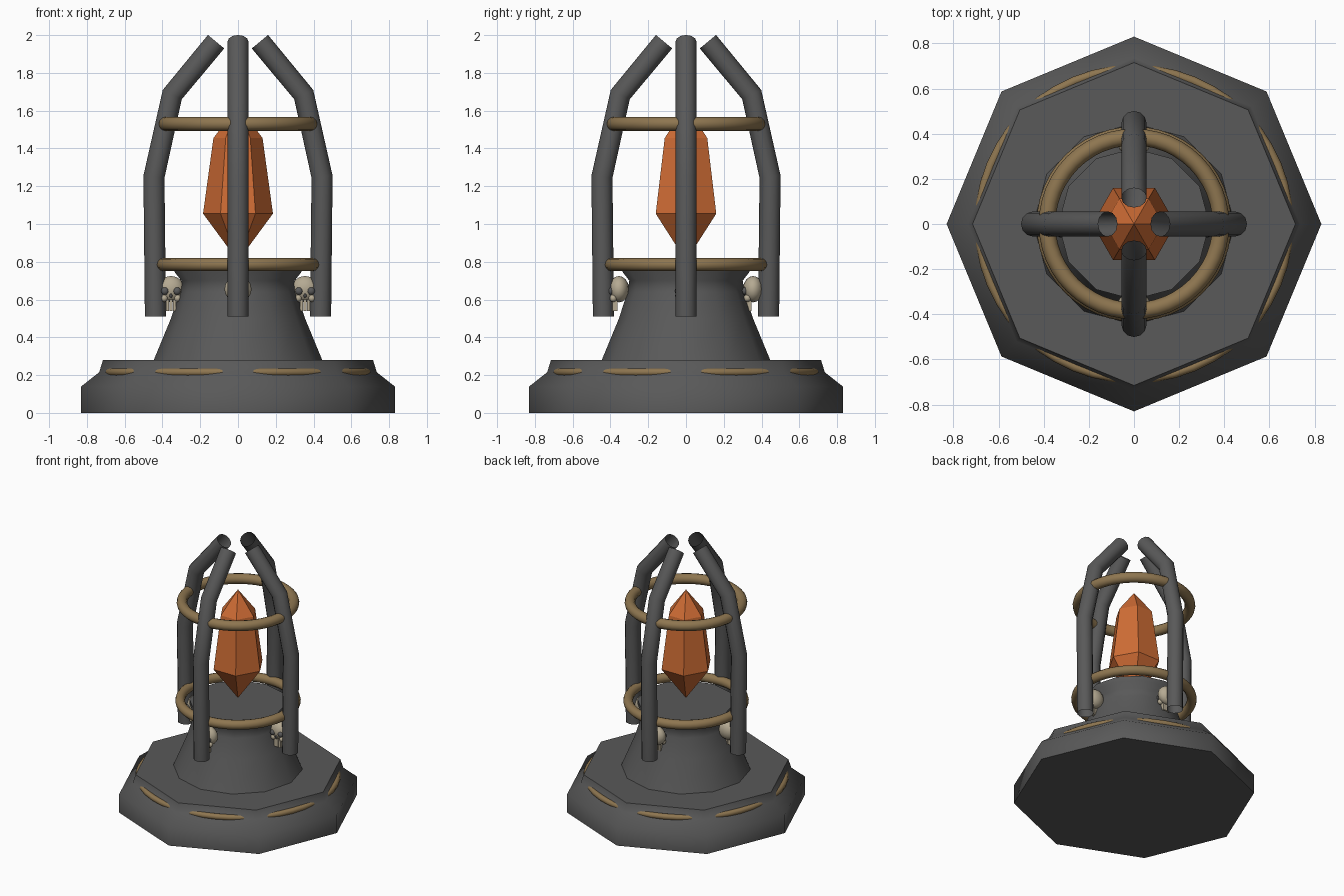
import bpy
from math import radians, pi, cos, sin
from mathutils import Matrix, Vector

cube = bpy.data.objects.get("Cube")
if cube:
    bpy.data.objects.remove(cube, do_unlink=True)


def material(name, rgb):
    m = bpy.data.materials.new(name)
    m.use_nodes = True
    m.diffuse_color = (*rgb, 1)
    m.node_tree.nodes["Principled BSDF"].inputs["Base Color"].default_value = (*rgb, 1)
    return m


IRON = material("dark iron", (0.1, 0.1, 0.1))
BRONZE = material("bronze", (0.27, 0.18, 0.08))
CRYSTAL = material("orange crystal", (0.62, 0.15, 0.035))
BONE = material("bone", (0.46, 0.40, 0.29))


def finish(obj, name, mat, angle=50):
    obj.name = name
    obj.data.materials.clear()
    obj.data.materials.append(mat)
    bpy.ops.object.select_all(action="DESELECT")
    obj.select_set(True)
    bpy.context.view_layer.objects.active = obj
    if angle:
        bpy.ops.object.shade_smooth_by_angle(angle=radians(angle))
    return obj


def lathe(name, profile, sides, mat, angle=50):
    """Spin (radius, height) points about z and cap both ends."""
    verts = [(r * cos(2 * pi * i / sides), r * sin(2 * pi * i / sides), z)
             for r, z in profile for i in range(sides)]
    faces = []
    for k in range(len(profile) - 1):
        for i in range(sides):
            a, b = k * sides + i, k * sides + (i + 1) % sides
            faces.append((a, b, b + sides, a + sides))
    faces.append(tuple(reversed(range(sides))))
    faces.append(tuple(range(len(verts) - sides, len(verts))))
    mesh = bpy.data.meshes.new(name)
    mesh.from_pydata(verts, [], faces)
    obj = bpy.data.objects.new(name, mesh)
    bpy.context.collection.objects.link(obj)
    return finish(obj, name, mat, angle)


def ring(name, major, minor, z):
    bpy.ops.mesh.primitive_torus_add(major_radius=major, minor_radius=minor, location=(0, 0, z),
                                     major_segments=48, minor_segments=12)
    finish(bpy.context.object, name, BRONZE)


def ball(name, center, radii, mat, segments=16):
    bpy.ops.mesh.primitive_uv_sphere_add(segments=segments, ring_count=segments // 2,
                                         radius=1, location=center)
    bpy.context.object.scale = radii
    finish(bpy.context.object, name, mat)


# Octagonal foot and flared pedestal
lathe("base", [(0.83, 0), (0.83, 0.14), (0.735, 0.215), (0.715, 0.28)], 8, IRON)
lathe("pedestal", [(0.45, 0.27), (0.355, 0.5), (0.31, 0.64), (0.30, 0.70),
                   (0.335, 0.745), (0.335, 0.78)], 12, IRON)

# Bronze bands: the base one only shows at the middle of each side
ring("base_band", 0.685, 0.021, 0.215)
ring("lower_ring", 0.398, 0.034, 0.785)
ring("upper_ring", 0.385, 0.037, 1.53)

# Floating six-sided crystal
lathe("crystal", [(0.001, 0.805), (0.185, 1.055), (0.13, 1.455), (0.001, 1.625)],
      6, CRYSTAL, angle=0)

# Four bent, open-ended tubes
for i, side in enumerate(("left", "back", "right", "front")):
    curve = bpy.data.curves.new("cage_tube", "CURVE")
    curve.dimensions = "3D"
    curve.bevel_depth = 0.056
    curve.bevel_resolution = 4
    path = [(0.437, 0.51), (0.445, 1.25), (0.348, 1.685), (0.116, 1.965)]
    spline = curve.splines.new("POLY")
    spline.points.add(len(path) - 1)
    turn = Matrix.Rotation(i * pi / 2, 3, "Z")
    for point, (r, z) in zip(spline.points, path):
        point.co = (*(turn @ Vector((r, 0, z))), 1)
    tube = bpy.data.objects.new("cage_tube", curve)
    bpy.context.collection.objects.link(tube)
    bpy.ops.object.select_all(action="DESELECT")
    tube.select_set(True)
    bpy.context.view_layer.objects.active = tube
    bpy.ops.object.convert(target="MESH")
    finish(bpy.context.object, side + "_cage_tube", IRON)

    # Small skull behind each tube, all facing forward
    c = turn @ Vector((0.355, 0, 0.65))
    prefix = side + "_skull_"
    ball(prefix + "cranium", c + Vector((0, 0, 0.005)), (0.072, 0.053, 0.07), BONE)
    ball(prefix + "nose", c + Vector((0, -0.05, -0.03)), (0.008, 0.008, 0.012), IRON, 8)
    for s in (-1, 1):
        ball(prefix + "eye", c + Vector((s * 0.032, -0.044, -0.005)),
             (0.02, 0.016, 0.02), IRON, 12)
        ball(prefix + "cheek", c + Vector((s * 0.036, -0.03, -0.043)),
             (0.02, 0.02, 0.02), BONE, 12)
    for k in (-1, 0, 1):
        bpy.ops.mesh.primitive_cube_add(size=1, location=c + Vector((k * 0.019, -0.022, -0.08)))
        bpy.context.object.scale = (0.016, 0.03, 0.06)
        finish(bpy.context.object, prefix + "tooth", BONE, 0)
